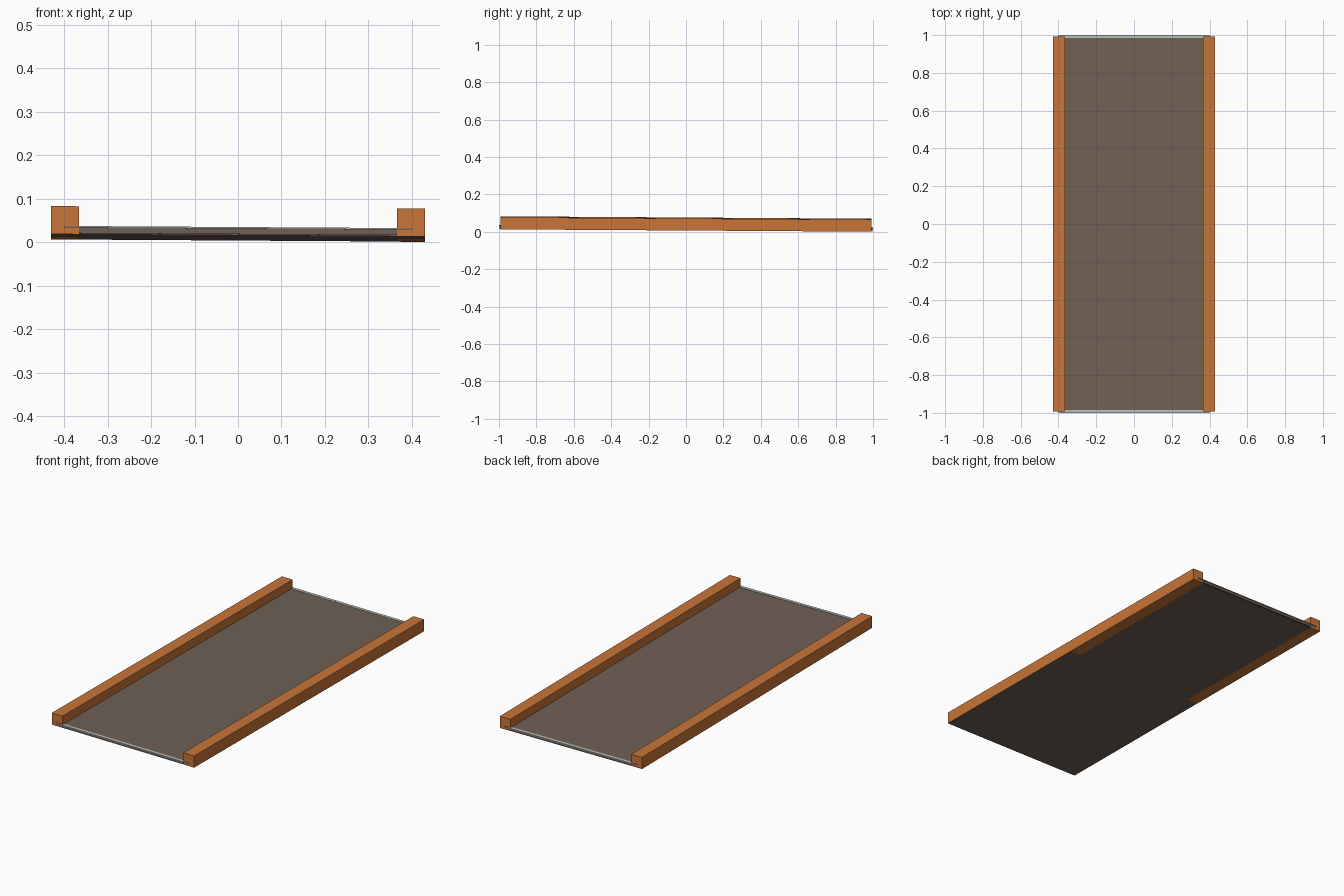
import bpy
from mathutils import Matrix, Vector

default = bpy.data.objects.get("Cube")
if default:
    bpy.data.objects.remove(default, do_unlink=True)


def material(name, colour):
    mat = bpy.data.materials.new(name)
    mat.use_nodes = True
    mat.diffuse_color = (*colour, 1)
    mat.node_tree.nodes["Principled BSDF"].inputs["Base Color"].default_value = (*colour, 1)
    return mat


orange = material("orange_wood", (0.58, 0.178, 0.04))
brown = material("grey_brown", (0.16, 0.118, 0.092))
pale = material("pale_grey", (0.50, 0.53, 0.50))

# The whole piece leans gently down towards the back and the left
SLOPE_X, SLOPE_Y, LIFT = -0.0063, -0.0065, 0.0095


def box(name, low, high, mat, pitch=0.0):
    low, high = Vector(low), Vector(high)
    bpy.ops.mesh.primitive_cube_add(size=1)
    obj = bpy.context.object
    obj.name = name
    obj.data.transform(Matrix.Translation((low + high) / 2)
                       @ Matrix.Diagonal((*(high - low), 1)))
    for v in obj.data.vertices:
        v.co.z += LIFT + SLOPE_X * v.co.x + (SLOPE_Y + pitch) * v.co.y
    obj.data.materials.append(mat)
    return obj


# Flat deck, its underside almost flush with the rails
box("deck", (-0.428, -0.99, 0), (0.428, 0.99, 0.017), brown, pitch=0.0004)

# Side rails
for side, x in (("right", -0.3975), ("left", 0.3975)):
    box(side + "_rail", (x - 0.0325, -0.993, 0), (x + 0.0325, 0.993, 0.064), orange)

# Deck edge and pale trim at each end
for end, s in (("front", -1), ("back", 1)):
    ys = sorted((s * 0.985, s * 0.996))
    box(end + "_deck_edge", (-0.365, ys[0], 0.002), (0.365, ys[1], 0.0165), brown)
    ys = sorted((s * 0.984, s))
    box(end + "_trim", (-0.4, ys[0], 0.015), (0.4, ys[1], 0.0185), pale)
